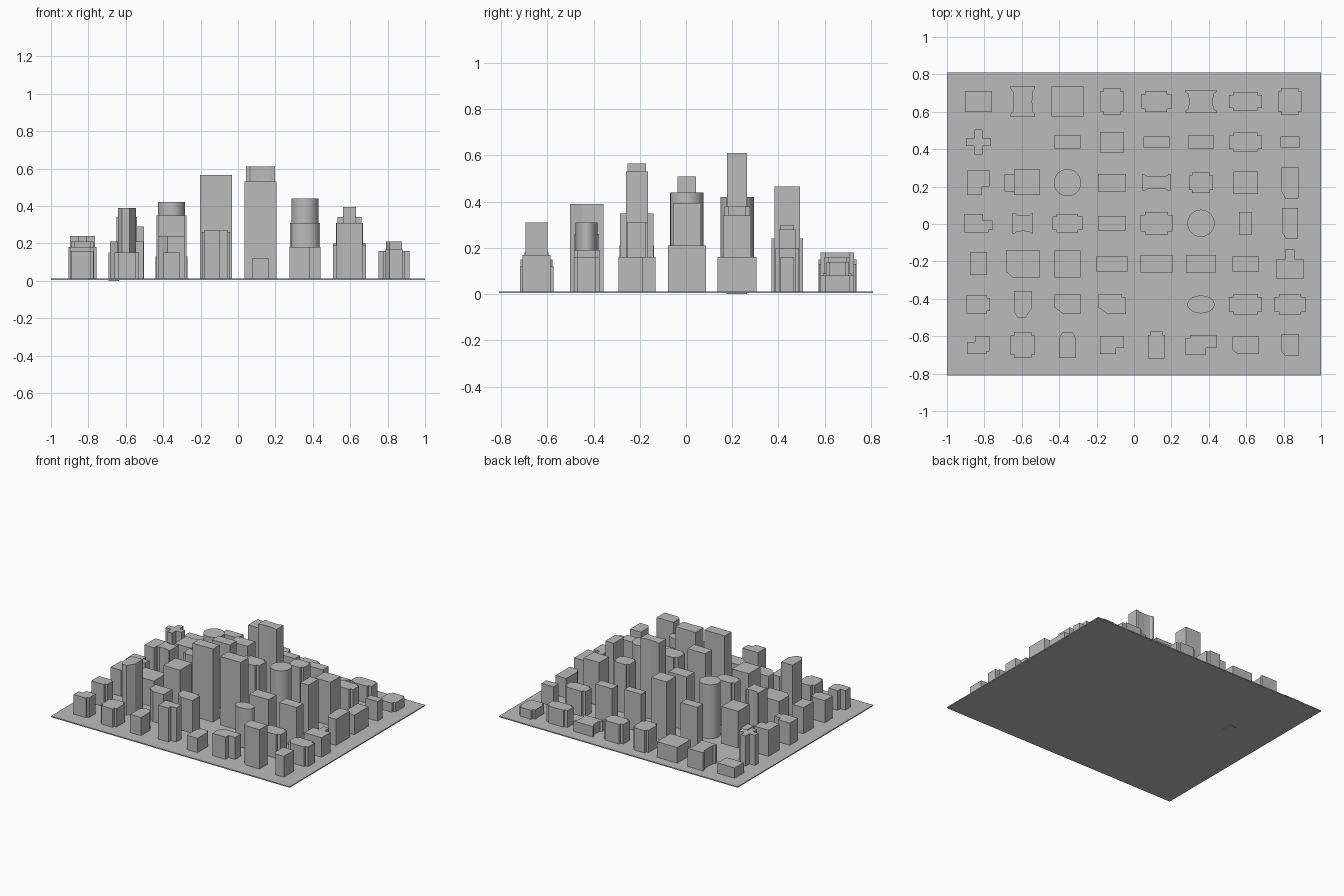
import bpy, bmesh, math

cube = bpy.data.objects.get("Cube")
if cube:
    bpy.data.objects.remove(cube, do_unlink=True)

# One plain grey material
grey = bpy.data.materials.new("concrete grey")
grey.use_nodes = True
grey.diffuse_color = (0.5, 0.5, 0.5, 1)
grey.node_tree.nodes["Principled BSDF"].inputs["Base Color"].default_value = (0.5, 0.5, 0.5, 1)

NOTCH = {"n": 0.14, "N": 0.34}
CHAMFER = {"c": 0.22, "C": 0.36}


def cornered(w, d, corners):
    """Rectangle whose corners (SW, SE, NE, NW) are square, notched or chamfered."""
    points = []
    signs = [(-1, -1), (1, -1), (1, 1), (-1, 1)]
    for i, ((sx, sy), kind) in enumerate(zip(signs, corners)):
        x, y = sx * w / 2, sy * d / 2
        cut = NOTCH.get(kind) or CHAMFER.get(kind)
        if not cut:
            points.append((x, y))
            continue
        along_x = (x - sx * cut * w, y)
        along_y = (x, y - sy * cut * d)
        inner = [(along_x[0], along_y[1])] if kind in NOTCH else []
        first, last = (along_y, along_x) if i % 2 == 0 else (along_x, along_y)
        points += [first] + inner + [last]
    return points


def waisted(w, d, across):
    """Rectangle with two opposite sides bowed inwards between flanges."""
    a, b = (w, d) if across else (d, w)
    side = [(a / 2, -b / 2), (a / 2, -b * .4), (a * .41, -b * .32), (a * .38, 0),
            (a * .41, b * .32), (a / 2, b * .4), (a / 2, b / 2)]
    points = side + [(-x, -y) for x, y in side]
    return points if across else [(-y, x) for x, y in points]


def oval(w, d):
    angles = [2 * math.pi * i / 48 for i in range(48)]
    return [(math.cos(a) * w / 2, math.sin(a) * d / 2) for a in angles]


def prism(name, outline, x, y, bottom, top):
    """Extrude a closed outline straight up."""
    bm = bmesh.new()
    base = bm.faces.new([bm.verts.new((px + x, py + y, bottom)) for px, py in outline])
    cap = bmesh.ops.extrude_face_region(bm, geom=[base])["geom"]
    for v in cap:
        if isinstance(v, bmesh.types.BMVert):
            v.co.z = top
    bmesh.ops.recalc_face_normals(bm, faces=bm.faces)
    mesh = bpy.data.meshes.new(name)
    bm.to_mesh(mesh)
    bm.free()
    mesh.materials.append(grey)
    obj = bpy.data.objects.new(name, mesh)
    bpy.context.collection.objects.link(obj)
    return obj


def street(name, row, *blocks):
    """One row of buildings: (column, width, depth, height, shape)."""
    for column, w, d, top, shape in blocks:
        x, y = -.832 + .238 * column, .655 - .217 * row
        if shape == "oval":
            outline = oval(w, d)
        elif shape.startswith("waist"):
            outline = waisted(w, d, shape == "waist_x")
        else:
            outline = cornered(w, d, shape)
        obj = prism(f"{name}_building_{column + 1}", outline, x, y, .006, top)
        if shape == "oval":
            bpy.ops.object.select_all(action="DESELECT")
            obj.select_set(True)
            bpy.context.view_layer.objects.active = obj
            bpy.ops.object.shade_smooth_by_angle(angle=math.radians(35))


# Ground slab
prism("ground", cornered(2, 1.62, "...."), 0, 0, .004, .012)

# Streets from back to front
street("back", 0,
       (0, .145, .11, .09, "...."), (1, .13, .165, .15, "waist_x"),
       (2, .17, .16, .13, "...."), (3, .125, .145, .18, "nnnn"),
       (4, .16, .11, .16, "nnnn"), (5, .165, .125, .09, "waist_x"),
       (6, .175, .1, .14, "nnnn"), (7, .13, .145, .08, "nnnn"))
street("garden", 1,
       (0, .135, .135, .24, "NNNN"), (2, .14, .07, .33, "...."),
       (3, .13, .11, .465, "...."), (4, .14, .06, .3, "...."),
       (5, .14, .07, .28, "...."), (6, .175, .1, .2, "nnnn"),
       (7, .1, .06, .16, "...."))
street("market", 2,
       (0, .12, .13, .21, ".N.."), (2, .145, .145, .42, "oval"),
       (3, .15, .095, .42, "...."), (4, .155, .085, .61, "waist_y"),
       (5, .13, .11, .38, "nnnn"), (6, .13, .12, .34, "...."),
       (7, .09, .17, .16, "c..."))
street("middle", 3,
       (0, .15, .1, .18, ".nN."), (1, .11, .11, .34, "waist_y"),
       (2, .16, .1, .35, "nnnn"), (3, .15, .08, .51, "...."),
       (4, .17, .12, .42, "nnnn"), (5, .145, .145, .44, "oval"),
       (6, .07, .12, .395, "...."), (7, .085, .165, .21, "c..."))
street("central", 4,
       (0, .09, .12, .21, "...."), (1, .18, .15, .21, "c..."),
       (2, .14, .145, .35, "...."), (3, .17, .08, .565, "...."),
       (4, .17, .095, .53, "...."), (5, .16, .095, .31, "...."),
       (6, .145, .08, .31, "...."), (7, .145, .16, .16, "..NN"))
street("market_front", 5,
       (0, .125, .095, .18, ".nn."), (1, .095, .145, .39, "cC.."),
       (2, .14, .105, .24, "C..."), (3, .15, .105, .26, "C.n."),
       (5, .145, .095, .31, "oval"), (6, .175, .11, .19, "nnnn"),
       (7, .165, .11, .16, "nnnn"))
street("front", 6,
       (0, .12, .095, .16, ".n.N"), (1, .13, .14, .15, "nnnn"),
       (2, .09, .14, .15, "..cc"), (3, .13, .095, .27, ".N.."),
       (4, .09, .145, .12, "..nn"), (5, .165, .105, .18, ".N.n"),
       (6, .14, .095, .31, "c..."), (7, .09, .12, .17, "c..."))

# Tower with a lower side wing whose footing dips under the slab
prism("wing_tower", cornered(.14, .14, "...."), -.572, .225, .006, .29)
prism("side_wing", cornered(.055, .09, "...."), -.665, .22, 0, .15)
